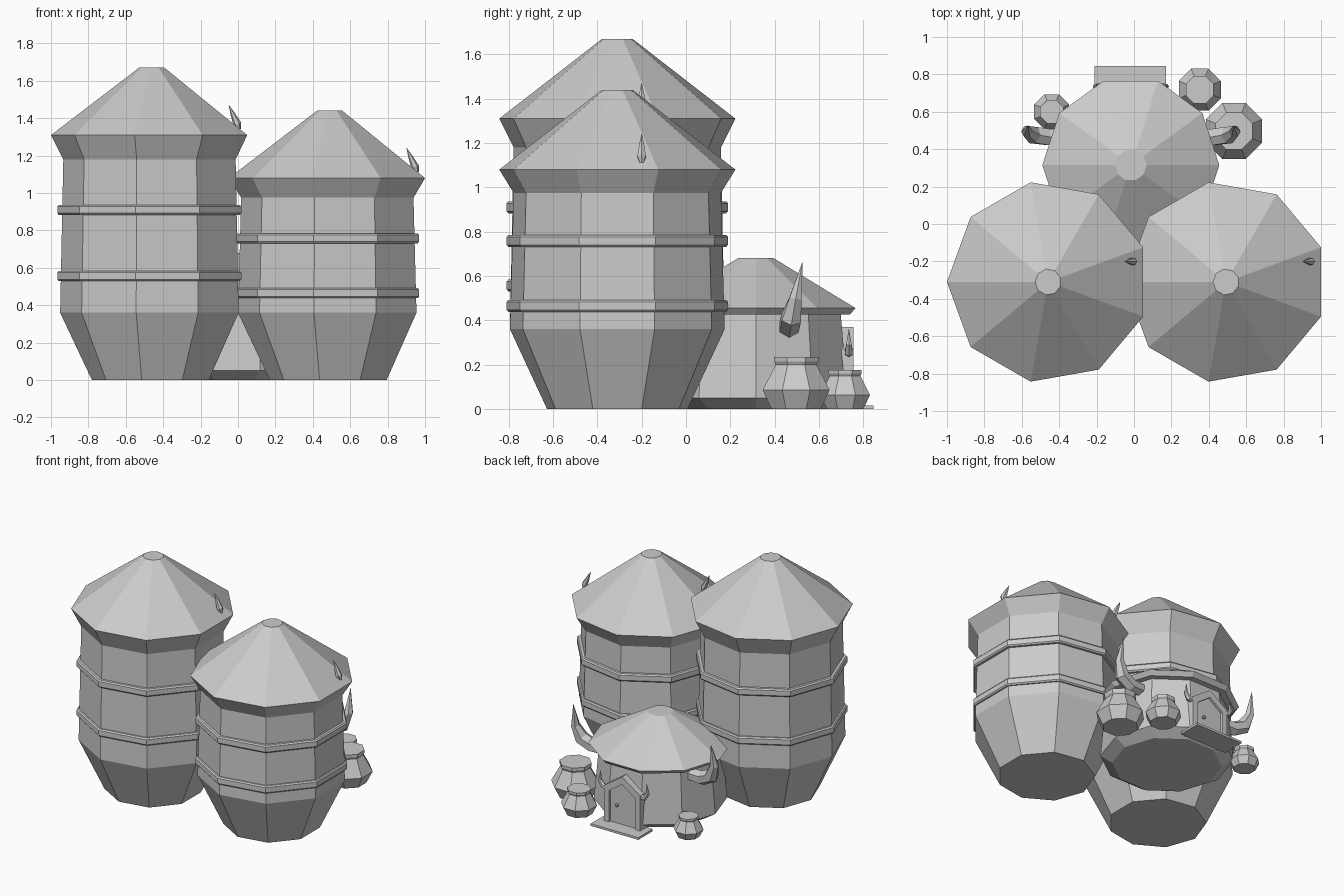
import bpy, bmesh, math
from mathutils import Vector

cube = bpy.data.objects.get("Cube")
if cube:
    bpy.data.objects.remove(cube, do_unlink=True)

grey = bpy.data.materials.new("plain grey")
grey.use_nodes = True
COLOUR = (0.6, 0.6, 0.6, 1)
grey.diffuse_color = COLOUR
grey.node_tree.nodes["Principled BSDF"].inputs["Base Color"].default_value = COLOUR


def finish(name, bm):
    bmesh.ops.recalc_face_normals(bm, faces=bm.faces)
    mesh = bpy.data.meshes.new(name)
    bm.to_mesh(mesh)
    bm.free()
    mesh.materials.append(grey)
    obj = bpy.data.objects.new(name, mesh)
    bpy.context.collection.objects.link(obj)
    return obj


def loft(name, rings, closed=False):
    """Skin a list of point rings; cap the ends or join them in a loop."""
    bm = bmesh.new()
    loops = [[bm.verts.new(p) for p in ring] for ring in rings]
    pairs = list(zip(loops, loops[1:]))
    if closed:
        pairs.append((loops[-1], loops[0]))
    else:
        bm.faces.new(loops[0])
        bm.faces.new(loops[-1])
    for a, b in pairs:
        for i in range(len(a)):
            j = (i + 1) % len(a)
            bm.faces.new((a[i], a[j], b[j], b[i]))
    return finish(name, bm)


def lathe(name, x, y, profile, sides, turn, closed=False):
    """Turn a (radius, height) profile into a faceted solid."""
    angles = [turn + math.tau * i / sides for i in range(sides)]
    return loft(name, [[(x + r * math.cos(a), y + r * math.sin(a), z)
                        for a in angles] for r, z in profile], closed)


def horn(name, path, sides=6):
    """Tapering tube along (x, y, z, radius) points."""
    pts = [Vector(p[:3]) for p in path]
    rings = []
    for i, p in enumerate(pts):
        t = (pts[min(i + 1, len(pts) - 1)] - pts[max(i - 1, 0)]).normalized()
        u = t.cross(Vector((0, 1, 0))).normalized()
        v = t.cross(u)
        r = path[i][3]
        rings.append([p + r * (u * math.cos(a) + v * math.sin(a))
                      for a in (math.tau * k / sides for k in range(sides))])
    return loft(name, rings)


def prism(name, outline, y0, y1):
    """Extrude an (x, z) outline along y."""
    return loft(name, [[(x, y, z) for x, z in outline] for y in (y0, y1)])


# Two nine-sided storage towers with hoops and a thorn on each roof
def tower(name, x, neck, eave, top, hoops):
    y = -0.31
    lathe(name + "_body", x, y,
          [(0.322, 0), (0.492, 0.36), (0.475, neck), (0.541, eave), (0.07, top)], 9, math.pi)
    for i, z in enumerate(hoops):
        lathe(f"{name}_hoop_{i + 1}", x, y,
              [(0.47, z - 0.027), (0.499, z - 0.027), (0.507, z - 0.018),
               (0.507, z + 0.018), (0.499, z + 0.027), (0.47, z + 0.027)], 9, math.pi, True)
    horn(name + "_thorn", [(x + 0.465, -0.2, eave + 0.03, 0.01),
                           (x + 0.455, -0.2, eave + 0.06, 0.022),
                           (x + 0.43, -0.2, eave + 0.115, 0.012),
                           (x + 0.41, -0.2, eave + 0.16, 0.001)])


tower("tall_tower", -0.459, 1.18, 1.31, 1.67, (0.91, 0.557))
tower("short_tower", 0.492, 0.975, 1.08, 1.44, (0.758, 0.465))

# Round hut
HX, HY = -0.017, 0.315
lathe("hut_wall", HX, HY, [(0.36, 0), (0.437, 0.05), (0.402, 0.44)], 10, 0)
lathe("hut_roof", HX, HY, [(0.39, 0.425), (0.445, 0.425), (0.473, 0.455), (0.085, 0.68)], 10, 0)


# Door on the back of the hut
def gable(half, base, shoulder, apex):
    return [(HX - half, base), (HX + half, base), (HX + half, shoulder),
            (HX, apex), (HX - half, shoulder)]


prism("door_panel", gable(0.12, 0.01, 0.25, 0.33), 0.66, 0.738)
outer, inner = gable(0.145, 0.01, 0.27, 0.37), gable(0.105, 0.01, 0.24, 0.315)
for i in (1, 2, 3, 4):
    j = (i + 1) % 5
    prism(f"door_frame_{i}", [outer[i], outer[j], inner[j], inner[i]], 0.66, 0.755)
prism("doorstep", [(-0.21, 0), (0.17, 0), (0.17, 0.016), (-0.21, 0.016)], 0.68, 0.845)
bm = bmesh.new()
bmesh.ops.create_icosphere(bm, subdivisions=1, radius=0.014)
bmesh.ops.translate(bm, verts=bm.verts, vec=(0.03, 0.748, 0.15))
finish("door_knob", bm)

# Horns on the hut walls and beside the door
for side, s in (("left", 1), ("right", -1)):
    horn(side + "_wall_horn", [(HX + s * x, y, z, r) for x, y, z, r in (
        (0.34, 0.46, 0.37, 0.045), (0.44, 0.465, 0.37, 0.05), (0.52, 0.475, 0.41, 0.05),
        (0.555, 0.495, 0.5, 0.032), (0.55, 0.525, 0.66, 0.001))])
    horn(side + "_door_horn", [(HX + s * x, y, z, r) for x, y, z, r in (
        (0.12, 0.735, 0.25, 0.018), (0.165, 0.735, 0.255, 0.02),
        (0.19, 0.735, 0.29, 0.014), (0.185, 0.735, 0.36, 0.001))])

# Eight-sided lidded pots
for name, x, y, s in (("large_pot", 0.535, 0.497, 1), ("medium_pot", 0.352, 0.718, 0.745),
                      ("small_pot", -0.44, 0.6, 0.62)):
    lathe(name, x, y, [(r * s, z * s) for r, z in (
        (0.12, 0), (0.163, 0.085), (0.1, 0.2), (0.108, 0.215), (0.108, 0.235))],
        8, math.pi / 8)
